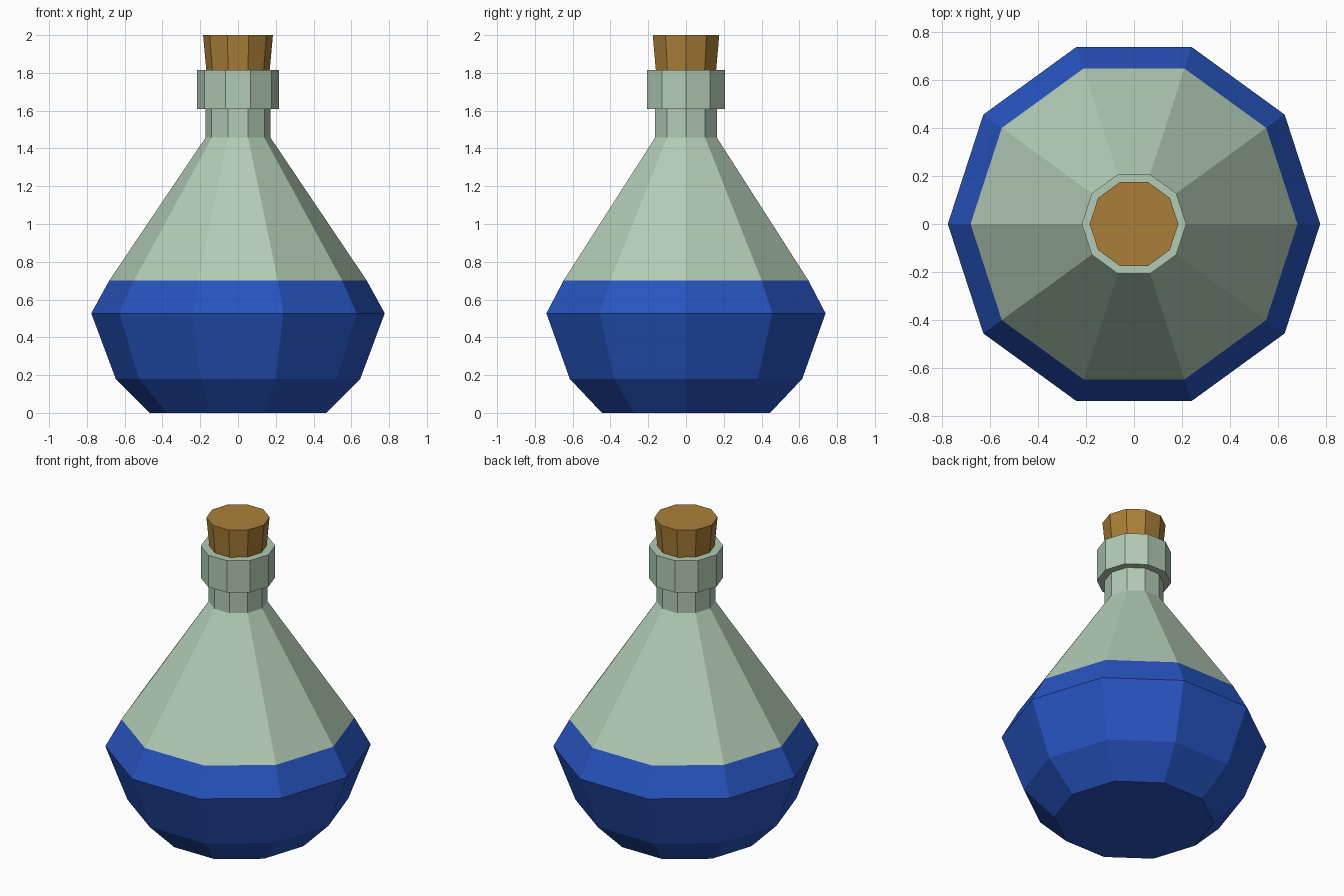
import bpy, bmesh, math

if "Cube" in bpy.data.objects:
    bpy.data.objects.remove(bpy.data.objects["Cube"])

SIDES = 10


def srgb(r, g, b):
    def lin(c):
        c /= 255
        return c / 12.92 if c <= 0.04045 else ((c + 0.055) / 1.055) ** 2.4
    return (lin(r), lin(g), lin(b), 1)


def material(name, rgb):
    m = bpy.data.materials.new(name)
    m.diffuse_color = srgb(*rgb)
    m.use_nodes = True
    m.node_tree.nodes["Principled BSDF"].inputs["Base Color"].default_value = m.diffuse_color
    return m


def lathe(name, profile, mats, pick=lambda z: 0):
    """Revolve (radius, z) rings into a closed ten-sided solid."""
    bm = bmesh.new()
    rings = []
    for r, z in profile:
        rings.append([bm.verts.new((r * math.cos(2 * math.pi * i / SIDES),
                                    r * math.sin(2 * math.pi * i / SIDES), z))
                      for i in range(SIDES)])
    for a, b in zip(rings, rings[1:]):
        for i in range(SIDES):
            j = (i + 1) % SIDES
            bm.faces.new((a[i], a[j], b[j], b[i]))
    bm.faces.new(rings[0][::-1])
    bm.faces.new(rings[-1])
    for f in bm.faces:
        f.material_index = pick(f.calc_center_median().z)
    bmesh.ops.recalc_face_normals(bm, faces=bm.faces[:])
    me = bpy.data.meshes.new(name)
    bm.to_mesh(me)
    bm.free()
    for m in mats:
        me.materials.append(m)
    ob = bpy.data.objects.new(name, me)
    bpy.context.collection.objects.link(ob)
    return ob


glass = material("pale green glass", (178, 203, 182))
liquid = material("blue liquid", (39, 84, 192))
cork = material("cork brown", (170, 127, 56))

# Flask: liquid-filled belly, tapering shoulder, neck and collar
lathe("flask",
      [(0.468, 0), (0.647, 0.18), (0.777, 0.527), (0.682, 0.70),
       (0.172, 1.457), (0.172, 1.61), (0.218, 1.61), (0.218, 1.816)],
      [liquid, glass], lambda z: 1 if z > 0.70 else 0)

# Stopper: slightly flared, seated on the collar
lathe("stopper", [(0.168, 1.816), (0.185, 2.0)], [cork])
